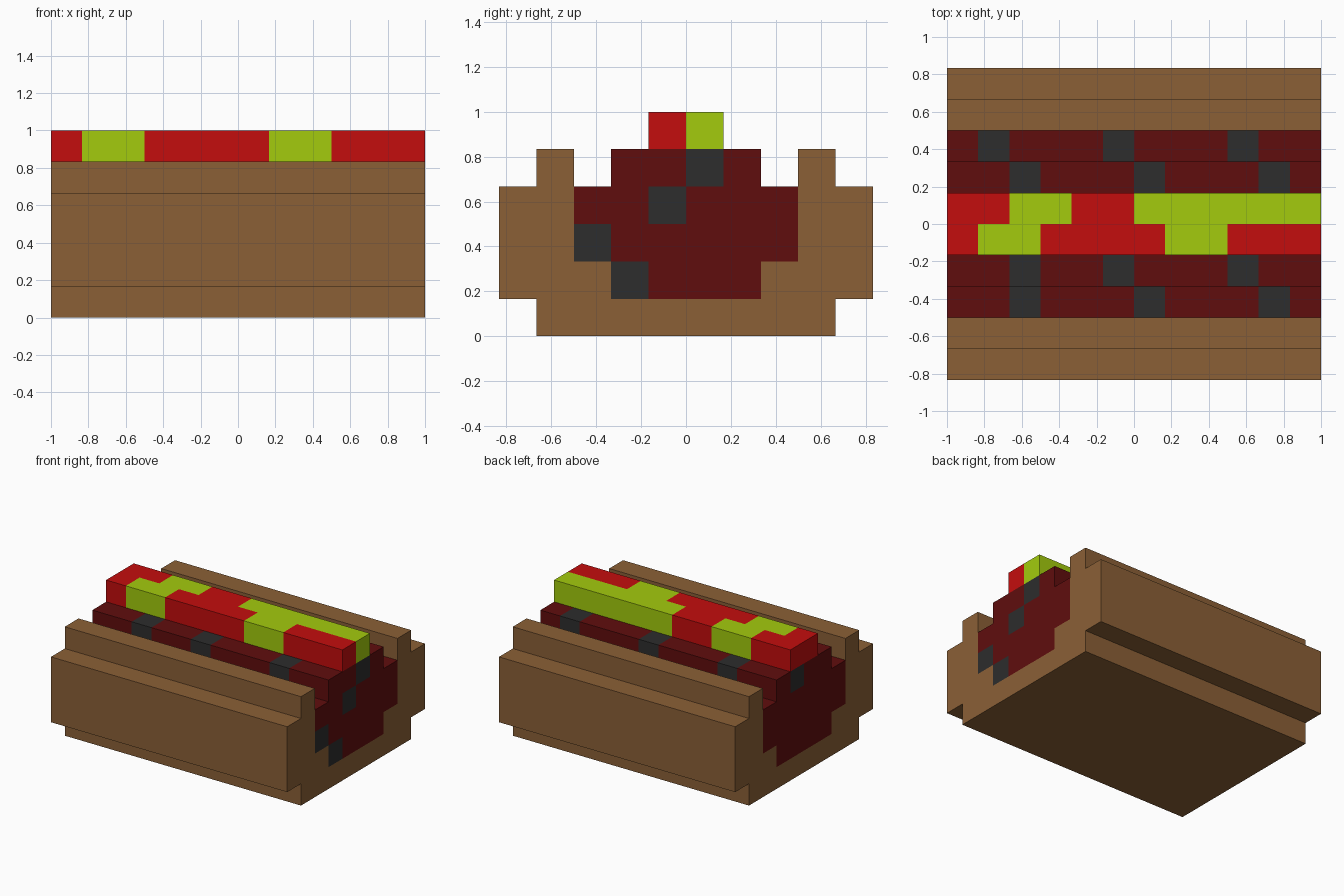
import bpy, bmesh

if "Cube" in bpy.data.objects:
    bpy.data.objects.remove(bpy.data.objects["Cube"])

U = 1 / 6          # edge of one block
NX = 6             # blocks run from -NX to NX-1 along x


def material(name, rgb):
    m = bpy.data.materials.new(name)
    m.diffuse_color = (*rgb, 1)
    m.use_nodes = True
    m.node_tree.nodes["Principled BSDF"].inputs["Base Color"].default_value = m.diffuse_color
    return m


BUN = material("bun brown", (0.258, 0.117, 0.037))
MEAT = material("sausage dark red", (0.117, 0.004, 0.004))
CHAR = material("char grey", (0.026, 0.026, 0.026))
KETCHUP = material("ketchup red", (0.552, 0.004, 0.004))
RELISH = material("relish green", (0.366, 0.597, 0.004))

# Cross-sections: for each block layer, half-open spans of y blocks
SECTIONS = {
    "bun": {0: [(-4, 4)], 1: [(-5, -2), (2, 5)], 2: [(-5, -3), (3, 5)],
            3: [(-5, -3), (3, 5)], 4: [(-4, -3), (3, 4)]},
    "sausage": {1: [(-2, 2)], 2: [(-3, 3)], 3: [(-3, 3)], 4: [(-2, 2)]},
    "sauce": {5: [(-1, 1)]},
}
CELLS = {part: {(x, y, z) for z, spans in rows.items() for a, b in spans
                for y in range(a, b) for x in range(-NX, NX)}
         for part, rows in SECTIONS.items()}
SOLID = set().union(*CELLS.values())

# Char marks: x positions per (y, z) row of the sausage
CHAR_ROWS = {(2, 3): (-5, -1, 3), (1, 4): (-4, 0, 4),
             (-2, 4): (-4, -1, 3), (-3, 3): (-4, 0, 4),
             (-3, 2): (5,), (-2, 1): (5,), (-1, 3): (5,), (0, 4): (-6, 5)}
# Relish patches: x positions per y row of the sauce
RELISH_ROWS = {-1: (-5, -4, 1, 2), 0: (-4, -3, 0, 1, 2, 3, 4, 5)}


def plain(x, y, z):
    return 0


def charred(x, y, z):
    return int(x in CHAR_ROWS.get((y, z), ()))


def relished(x, y, z):
    return int(x in RELISH_ROWS[y])


def build(part, mats, colour):
    """Skin the exposed block faces of a part, then merge flat areas."""
    bm = bmesh.new()
    verts = {}

    def vert(p):
        if p not in verts:
            verts[p] = bm.verts.new([c * U for c in p])
        return verts[p]

    for cell in sorted(CELLS[part]):
        for axis in range(3):
            for side in (0, 1):
                near = list(cell)
                near[axis] += 2 * side - 1
                if tuple(near) in SOLID:
                    continue
                corners = []
                for a, b in ((0, 0), (1, 0), (1, 1), (0, 1)):
                    p = list(cell)
                    p[axis] += side
                    p[(axis + 1) % 3] += a
                    p[(axis + 2) % 3] += b
                    corners.append(vert(tuple(p)))
                face = bm.faces.new(corners if side else corners[::-1])
                face.material_index = colour(*cell)
    bmesh.ops.dissolve_limit(bm, angle_limit=0.01, verts=bm.verts[:],
                             edges=bm.edges[:], delimit={'MATERIAL'})
    me = bpy.data.meshes.new(part)
    bm.to_mesh(me)
    bm.free()
    for m in mats:
        me.materials.append(m)
    bpy.context.collection.objects.link(bpy.data.objects.new(part, me))


build("bun", [BUN], plain)
build("sausage", [MEAT, CHAR], charred)
build("sauce", [KETCHUP, RELISH], relished)
